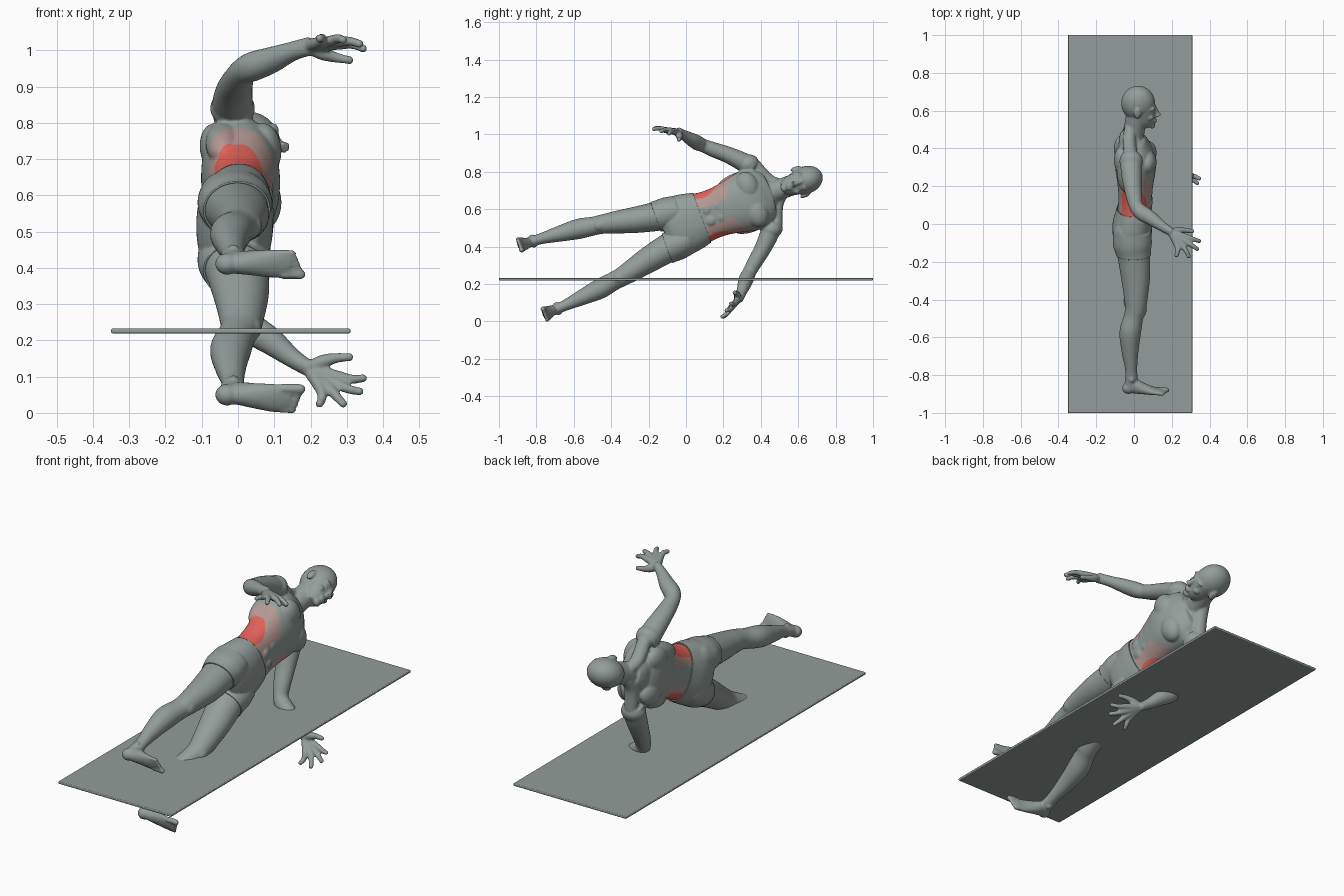
import bpy
import bmesh
import math
from mathutils import Matrix, Vector

cube = bpy.data.objects.get("Cube")
if cube:
    bpy.data.objects.remove(cube, do_unlink=True)


def material(name, color):
    mat = bpy.data.materials.new(name)
    mat.use_nodes = True
    mat.diffuse_color = (*color, 1)
    mat.node_tree.nodes["Principled BSDF"].inputs["Base Color"].default_value = (*color, 1)
    return mat


grey = material("slate grey", (0.29, 0.34, 0.325))
pink = material("pale pink", (0.45, 0.31, 0.29))
red = material("warm red", (0.75, 0.12, 0.10))


def add_object(name, mesh, mats):
    obj = bpy.data.objects.new(name, mesh)
    bpy.context.collection.objects.link(obj)
    for mat in mats:
        mesh.materials.append(mat)
    return obj


def spline(keys, steps):
    """Catmull-Rom interpolation of key tuples."""
    keys = [Vector(k) for k in keys]
    out = []
    for i in range(len(keys) - 1):
        a, b, c = keys[max(i - 1, 0)], keys[i], keys[i + 1]
        d = keys[min(i + 2, len(keys) - 1)]
        for s in range(steps):
            t = s / steps
            out.append(b + (c - a) * (t / 2) + (a * 2 - b * 5 + c * 4 - d) * (t * t / 2)
                       + (b * 3 - a - c * 3 + d) * (t ** 3 / 2))
    return out + [keys[-1]]


def tube(bm, keys, power=1.0, steps=5, sides=32):
    """Loft along keys of (x, y, z, depth radius, width radius)."""
    pts = spline(keys, steps)
    pos = [Vector(p[:3]) for p in pts]
    along = (pos[-1] - pos[0]).normalized()
    ref = Vector((0, 0, 1)) if abs(along.x) > 0.8 else Vector((1, 0, 0))
    rings = []
    for i, p in enumerate(pts):
        t = (pos[min(i + 1, len(pos) - 1)] - pos[max(i - 1, 0)]).normalized()
        a = (ref - t * ref.dot(t)).normalized()
        b = t.cross(a)
        ring = []
        for k in range(sides):
            co, si = math.cos(math.tau * k / sides), math.sin(math.tau * k / sides)
            co = math.copysign(abs(co) ** power, co)
            si = math.copysign(abs(si) ** power, si)
            ring.append(bm.verts.new(pos[i] + a * co * p[3] + b * si * p[4]))
        rings.append(ring)
    for r, q in zip(rings, rings[1:]):
        for k in range(sides):
            bm.faces.new((r[k], r[k - 1], q[k - 1], q[k]))
    bm.faces.new(rings[0])
    bm.faces.new(rings[-1][::-1])


def ball(bm, center, radii):
    bmesh.ops.create_uvsphere(bm, u_segments=24, v_segments=16, radius=1,
                              matrix=Matrix.Translation(center) @ Matrix.Diagonal((*radii, 1)))


# The figure is made standing, facing +x, then tipped onto its side
bm = bmesh.new()

# Torso and neck
tube(bm, [(-.01, 0, -.12, .06, .08), (-.01, 0, -.08, .09, .14), (-.01, 0, -.02, .10, .157),
          (0, 0, .05, .094, .147), (.003, 0, .10, .087, .135), (.005, 0, .17, .088, .131),
          (.008, 0, .25, .098, .142), (.008, 0, .33, .108, .16), (0, 0, .40, .102, .165),
          (-.008, 0, .45, .082, .14), (-.015, 0, .48, .065, .09), (-.012, 0, .51, .055, .06)],
     power=0.88, sides=64)
tube(bm, [(-.012, 0, .44, .055, .062), (0, 0, .52, .056, .056), (.015, 0, .62, .056, .055)])

# Head, jaw and nose
ball(bm, (.022, 0, .68), (.09, .074, .095))
tube(bm, [(.055, 0, .548, .045, .032), (.052, 0, .575, .058, .048), (.05, 0, .61, .063, .058),
          (.045, 0, .66, .072, .066)])
tube(bm, [(.11, 0, .655, .012, .011), (.12, 0, .625, .014, .012), (.128, 0, .608, .018, .018)])
ball(bm, (.112, 0, .587), (.009, .024, .006))
ball(bm, (.11, 0, .577), (.01, .021, .006))
ball(bm, (.095, 0, .555), (.017, .022, .016))

for side in (1, -1):
    def limb(keys):
        tube(bm, [(k[0], k[1] * side, *k[2:]) for k in keys])

    def lump(x, y, z, *radii):
        ball(bm, (x, y * side, z), radii)

    # Face details and ear
    lump(.098, .028, .662, .016, .026, .009)
    lump(.098, .03, .643, .011, .014, .007)
    lump(.085, .038, .615, .02, .018, .016)
    lump(.018, .076, .65, .019, .011, .03)

    # Chest, back, belly and seat muscles
    lump(.068, .075, .375, .052, .08, .062)
    lump(-.04, .115, .33, .05, .05, .11)
    lump(-.068, .085, .39, .038, .06, .075)
    lump(-.045, .075, -.03, .06, .075, .085)
    for z in (.13, .19, .25):
        lump(.084, .03, z, .014, .027, .028)
    limb([(-.02, .02, .55, .03, .03), (-.025, .07, .495, .035, .032), (-.018, .17, .455, .035, .03)])

    # Arm
    lump(-.015, .185, .42, .062, .052, .06)
    limb([(-.015, .155, .44, .055, .05), (-.015, .21, .395, .056, .05), (-.01, .27, .335, .05, .044),
          (0, .32, .275, .043, .04), (.012, .36, .23, .037, .036), (.04, .385, .205, .042, .04),
          (.09, .412, .182, .038, .036), (.15, .45, .15, .027, .027), (.2, .475, .125, .021, .027)])

    # Fingers, each from wrist over knuckle to tip
    for knuckle, tip in (((.275, .487, .105), (.345, .484, .08)), ((.268, .5, .086), (.335, .51, .045)),
                         ((.25, .508, .07), (.29, .534, .012)), ((.228, .51, .062), (.225, .536, .018))):
        wrist = Vector((.195, .475, .127)).lerp(Vector(knuckle), 0.1)
        middle = Vector(knuckle).lerp(Vector(tip), 0.5) + Vector((.005, .006, 0))
        limb([(*wrist, .018, .018), (*knuckle, .0155, .0155), (*middle, .0125, .0125), (*tip, .011, .011)])
        lump(*tip, .0115, .0115, .0115)
    limb([(.2, .468, .127, .018, .018), (.235, .452, .127, .019, .019),
          (.27, .441, .125, .014, .014), (.307, .436, .118, .011, .011)])
    lump(.307, .436, .118, .012, .012, .012)

    # Leg
    limb([(-.01, .08, -.02, .095, .078), (-.008, .085, -.08, .098, .083), (-.002, .091, -.14, .087, .078),
          (.008, .112, -.25, .078, .07), (.01, .135, -.35, .065, .06), (.008, .15, -.42, .056, .052),
          (-.003, .157, -.47, .052, .05), (-.02, .17, -.55, .057, .054), (-.021, .18, -.65, .045, .043),
          (-.015, .189, -.75, .032, .03), (-.014, .192, -.80, .034, .028), (-.018, .193, -.855, .034, .028)])
    lump(.042, .15, -.43, .024, .03, .04)
    for y in (.166, .218):
        lump(-.012, y, -.80, .014, .01, .014)

    # Foot and toes
    lump(-.03, .192, -.855, .033, .03, .031)
    limb([(-.04, .191, -.858, .022, .026), (0, .192, -.845, .04, .03), (.05, .195, -.857, .029, .036),
          (.10, .197, -.868, .019, .041), (.145, .198, -.873, .012, .04)])
    for i in range(5):
        y, r = .168 + .0155 * i, .0135 if i == 0 else .0095
        reach = .172 - .0055 * i
        limb([(.12, y, -.872, r, r), (reach - .015, y, -.872, r, r), (reach, y, -.875, r, r)])
        lump(reach, y, -.875, r * 1.1, r, r)

# Fuse the pieces into one skin
raw = bpy.data.meshes.new("raw_body")
bm.to_mesh(raw)
bm.free()
rough = add_object("rough_body", raw, [])
remesh = rough.modifiers.new("fuse", 'REMESH')
remesh.mode = 'VOXEL'
remesh.voxel_size = 0.005
soften = rough.modifiers.new("soften", 'SMOOTH')
soften.factor = 0.5
soften.iterations = 5
skin = bpy.data.meshes.new_from_object(rough.evaluated_get(bpy.context.evaluated_depsgraph_get()))
bpy.data.objects.remove(rough, do_unlink=True)
body = add_object("body", skin, [grey, pink, red])

# Shorts are a slightly lifted copy of the hips, cut clean at waist and hems
waist, hem = .09, -.14
bm = bmesh.new()
bm.from_mesh(skin)
for height, up in ((waist, 1), (hem, -1)):
    bmesh.ops.bisect_plane(bm, geom=bm.verts[:] + bm.edges[:] + bm.faces[:], plane_co=(0, 0, height),
                           plane_no=(0, 0, up), clear_outer=True)
bmesh.ops.delete(bm, geom=[v for v in bm.verts if abs(v.co.y) > .3], context='VERTS')
cloth = bpy.data.meshes.new("shorts")
bm.to_mesh(cloth)
bm.free()
shorts = add_object("shorts", cloth, [grey])
for face in cloth.polygons:
    face.material_index = 0
thick = shorts.modifiers.new("thickness", 'SOLIDIFY')
thick.thickness = 0.005
thick.offset = 1


# Highlighted flank muscles: a red core inside a pink surround
def inside(x, z, cx, cz, rx, rz):
    return ((x - cx) / rx) ** 2 + ((z - cz) / rz) ** 2 < 1


for face in skin.polygons:
    x, y, z = face.center
    face.material_index = 0
    if .05 < abs(y) < .22 and z > .06 and x > -.1:
        if abs(y) > .09 and inside(x, z, -.005, .14, .072, .11):
            face.material_index = 2
        elif inside(x, z, .01, .14, .112, .19):
            face.material_index = 1

# Tip the figure into its side-supported pose
pose = Matrix.Translation((0, 0, .523)) @ Matrix.Rotation(math.radians(-70), 4, 'X')
for mesh in (skin, cloth):
    mesh.transform(pose)
    mesh.shade_smooth()

# Exercise mat
bm = bmesh.new()
bmesh.ops.create_cube(bm, size=1, matrix=Matrix.Translation((-.02, 0, .226))
                      @ Matrix.Diagonal((.66, 2, .013, 1)))
mat_mesh = bpy.data.meshes.new("floor_mat")
bm.to_mesh(mat_mesh)
bm.free()
floor_mat = add_object("floor_mat", mat_mesh, [grey])
edge = floor_mat.modifiers.new("soft edge", 'BEVEL')
edge.width = 0.004
edge.segments = 3
